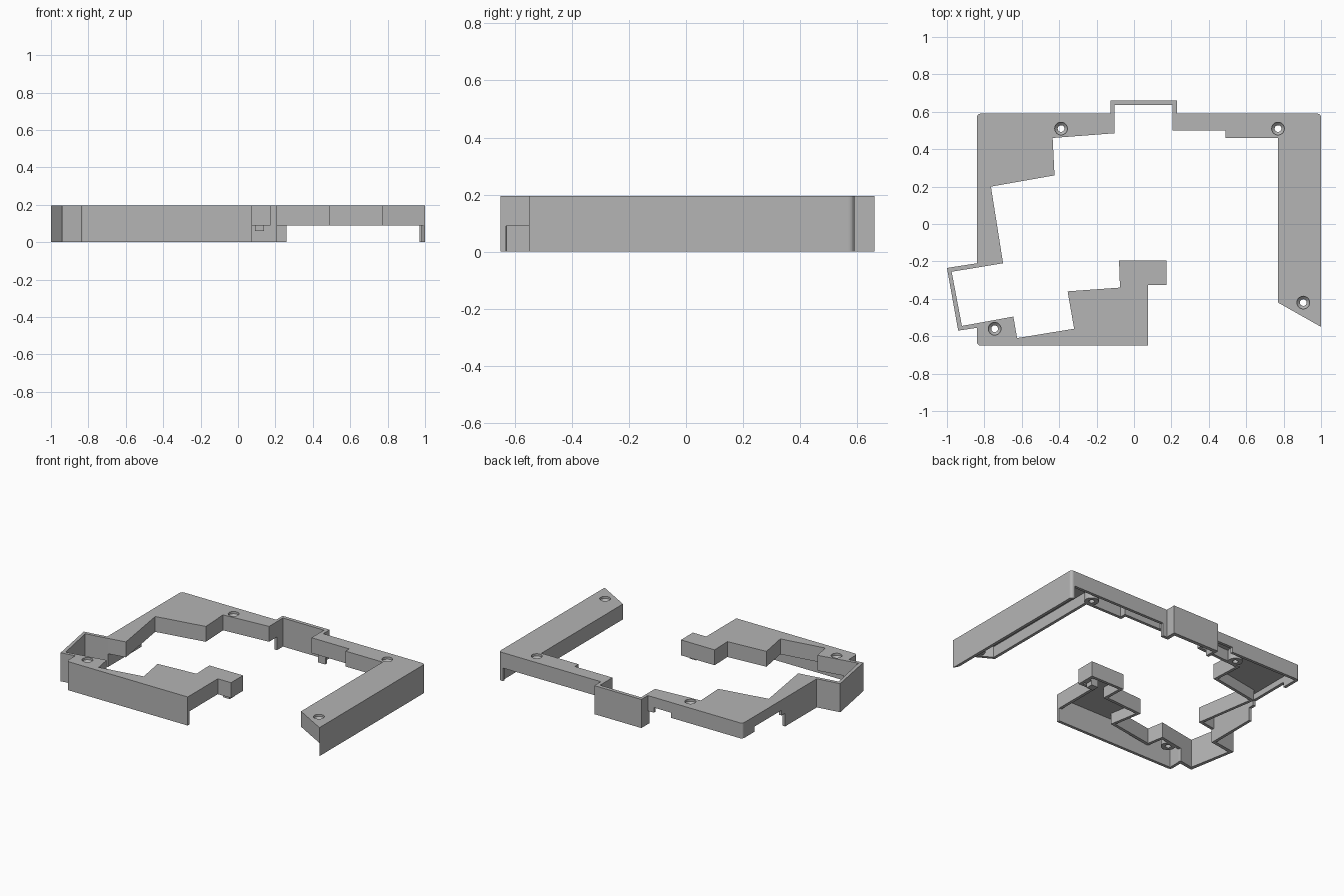
import bpy, bmesh, math
from mathutils import Vector

if "Cube" in bpy.data.objects:
    bpy.data.objects.remove(bpy.data.objects["Cube"])

TOP, UNDER, RIM, T = 0.195, 0.165, 0.09, 0.02

grey = bpy.data.materials.new("plain_grey")
grey.use_nodes = True
grey.diffuse_color = (0.46, 0.46, 0.46, 1)
grey.node_tree.nodes["Principled BSDF"].inputs["Base Color"].default_value = (0.46, 0.46, 0.46, 1)


def finish(name, bm):
    bmesh.ops.recalc_face_normals(bm, faces=bm.faces)
    mesh = bpy.data.meshes.new(name)
    bm.to_mesh(mesh)
    bm.free()
    mesh.materials.append(grey)
    obj = bpy.data.objects.new(name, mesh)
    bpy.context.collection.objects.link(obj)
    return obj


def prism(bm, pts, z0, z1):
    low = [bm.verts.new((p[0], p[1], z0)) for p in pts]
    high = [bm.verts.new((p[0], p[1], z1)) for p in pts]
    bm.faces.new(low)
    bm.faces.new(high)
    n = len(pts)
    for i in range(n):
        j = (i + 1) % n
        bm.faces.new((low[i], low[j], high[j], high[i]))


def lathe(bm, x, y, profile, sides=24):
    # Closed solid of revolution around a vertical axis
    rings = [[bm.verts.new((x + r * math.cos(math.tau * k / sides),
                            y + r * math.sin(math.tau * k / sides), z))
              for k in range(sides)] for r, z in profile]
    bm.faces.new(rings[0])
    bm.faces.new(rings[-1])
    for a, b in zip(rings, rings[1:]):
        for k in range(sides):
            m = (k + 1) % sides
            bm.faces.new((a[k], a[m], b[m], b[k]))


# Clockwise outline: x, y, bottom height of the wall that starts there
F, C, N = 0.0, RIM, 0.125
back = [(-.84, .59, C), (-.3, .59, N), (-.17, .59, C), (-.125, .59, F),
        (-.125, .66, F), (.23, .66, F), (.23, .59, F), (.26, .59, C), (.97, .59, F)]
right_arm = [(1, .59, F), (1, -.55, C), (.77, -.42, C), (.77, .46, C)]
back_inner = [(.49, .46, C), (.49, .5, C), (.205, .5, C), (.205, .57, F),
              (.205, .635, F), (-.105, .635, F), (-.105, .57, C), (-.105, .485, C)]
left_inner = [(-.435, .46, C), (-.425, .26, C), (-.765, .2, C), (-.7, -.21, C),
              (-.82, -.23, F), (-.975, -.255, F), (-.92, -.545, F), (-.82, -.527, C)]
front_inner = [(-.645, -.495, C), (-.625, -.61, C), (-.32, -.56, C), (-.355, -.36, C),
               (-.075, -.34, C), (-.08, -.195, C), (.175, -.195, C), (.175, -.325, C),
               (.075, -.325, C), (.075, -.63, F)]
front_left = [(.075, -.65, F), (-.84, -.65, F), (-.84, -.555, F), (-.94, -.57, F),
              (-1, -.235, F), (-.84, -.21, F), (-.84, .13, C), (-.84, .17, N), (-.84, .46, C)]
outline = back + right_arm + back_inner + left_inner + front_inner + front_left

# Round the three outer case corners
rounded = {(-.84, .59), (1, .59), (-.84, -.65)}
path = []
for i, (x, y, b) in enumerate(outline):
    p = Vector((x, y))
    if (x, y) not in rounded:
        path.append((p, b))
        continue
    u = (Vector(outline[i - 1][:2]) - p).normalized() * T
    v = (Vector(outline[(i + 1) % len(outline)][:2]) - p).normalized() * T
    for k in range(6):
        a = math.pi / 2 * k / 5
        path.append((p + u * (1 - math.sin(a)) + v * (1 - math.cos(a)),
                     outline[i - 1][2] if k < 3 else b))

# Top plate
bm = bmesh.new()
prism(bm, [p for p, b in path], UNDER, TOP)
plate = finish("top_plate", bm)

# Hanging walls with mitred joints
n = len(path)
inner = []
for i in range(n):
    p = path[i][0]
    d0 = (p - path[i - 1][0]).normalized()
    d1 = (path[(i + 1) % n][0] - p).normalized()
    n0, n1 = Vector((d0.y, -d0.x)), Vector((d1.y, -d1.x))
    inner.append(p + (n0 + n1) * T / (1 + n0.dot(n1)))
bm = bmesh.new()
for i, (p, bottom) in enumerate(path):
    j = (i + 1) % n
    prism(bm, [p, path[j][0], inner[j], inner[i]], bottom, UNDER)
finish("case_walls", bm)

# Screw bosses with countersunk through holes
screws = [(-.39, .51), (.77, .51), (-.745, -.56), (.905, -.42)]
bm, cut = bmesh.new(), bmesh.new()
for x, y in screws:
    lathe(bm, x, y, [(.045, RIM), (.045, UNDER)])
    lathe(cut, x, y, [(.018, .02), (.018, .165), (.034, .18), (.034, .25)])
bosses = finish("screw_bosses", bm)
cutter = finish("hole_cutter", cut)
cutter.hide_render = True
for obj in (plate, bosses):
    mod = obj.modifiers.new("holes", "BOOLEAN")
    mod.operation = "DIFFERENCE"
    mod.solver = "EXACT"
    mod.object = cutter
    bpy.context.view_layer.update()
    done = bpy.data.meshes.new_from_object(
        obj.evaluated_get(bpy.context.evaluated_depsgraph_get()))
    obj.modifiers.clear()
    obj.data = done
bpy.data.objects.remove(cutter)

# Small clip below the front block
bm = bmesh.new()
prism(bm, [(.09, -.29), (.14, -.29), (.14, -.24), (.09, -.24)], .06, UNDER)
prism(bm, [(.14, -.29), (.175, -.29), (.175, -.24), (.14, -.24)], RIM, UNDER)
finish("front_clip", bm)
